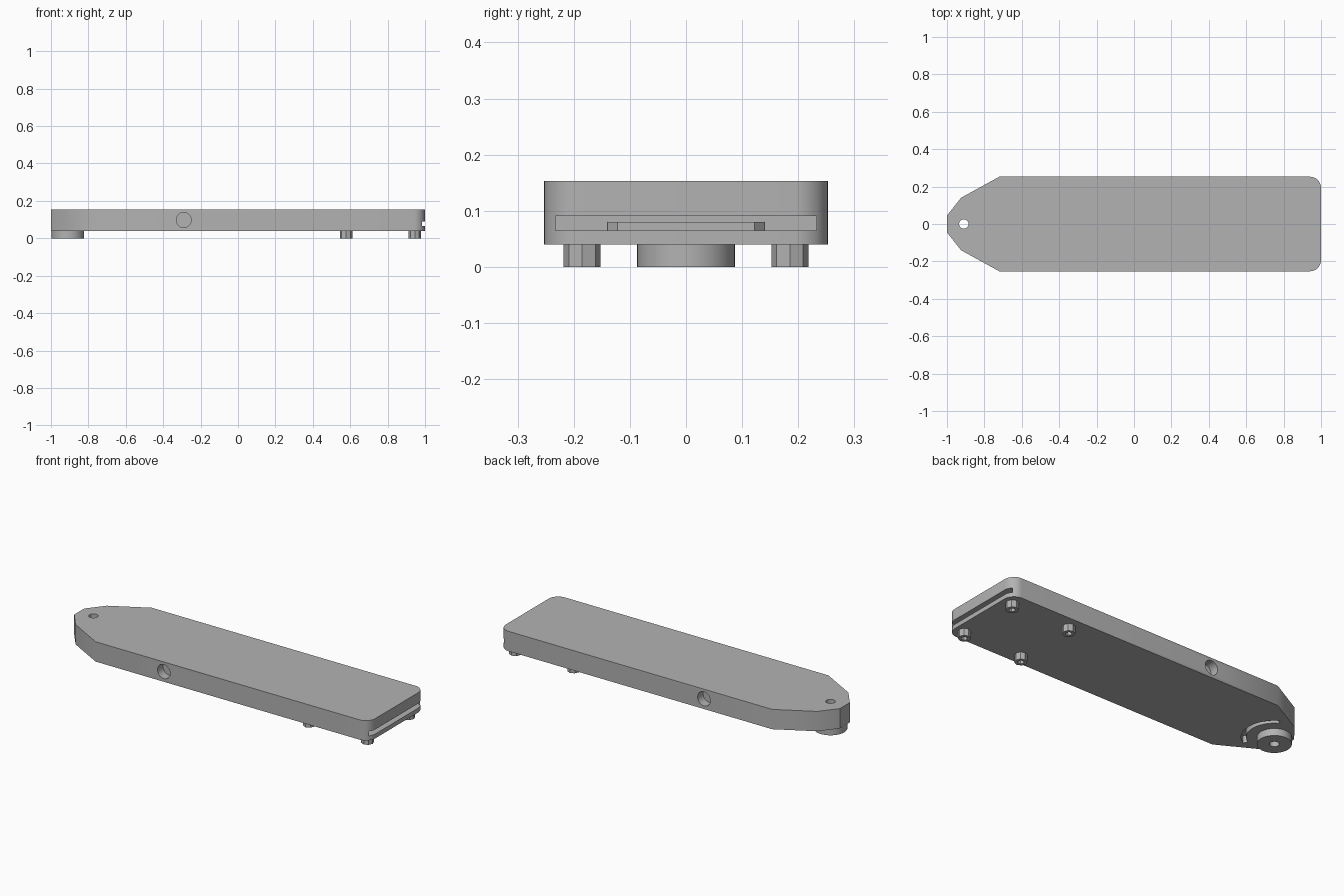
import bpy
import bmesh
import math

old = bpy.data.objects.get("Cube")
if old:
    bpy.data.objects.remove(old, do_unlink=True)

grey = bpy.data.materials.new("mid grey")
grey.use_nodes = True
grey.diffuse_color = (0.45, 0.45, 0.45, 1)
grey.node_tree.nodes["Principled BSDF"].inputs["Base Color"].default_value = (0.45, 0.45, 0.45, 1)


def prism(name, points, z0, z1):
    """Extrude a flat outline from z0 up to z1."""
    bm = bmesh.new()
    face = bm.faces.new([bm.verts.new((x, y, z0)) for x, y in points])
    top = bmesh.ops.extrude_face_region(bm, geom=[face])["geom"]
    bmesh.ops.translate(bm, vec=(0, 0, z1 - z0),
                        verts=[g for g in top if isinstance(g, bmesh.types.BMVert)])
    bmesh.ops.recalc_face_normals(bm, faces=bm.faces)
    mesh = bpy.data.meshes.new(name)
    bm.to_mesh(mesh)
    bm.free()
    mesh.materials.append(grey)
    obj = bpy.data.objects.new(name, mesh)
    bpy.context.collection.objects.link(obj)
    return obj


def arc(cx, cy, r, a0, a1, steps):
    return [(cx + r * math.cos(math.radians(a0 + (a1 - a0) * i / steps)),
             cy + r * math.sin(math.radians(a0 + (a1 - a0) * i / steps)))
            for i in range(steps + 1)]


def circle(cx, cy, r, sides):
    return arc(cx, cy, r, 0, 360, sides)[:-1]


def cut(target, cutter):
    mod = target.modifiers.new("cut", "BOOLEAN")
    mod.operation = "DIFFERENCE"
    mod.solver = "EXACT"
    mod.object = cutter
    bpy.context.view_layer.objects.active = target
    bpy.ops.object.modifier_apply(modifier=mod.name)
    bpy.data.objects.remove(cutter, do_unlink=True)


def smooth(obj):
    bpy.ops.object.select_all(action="DESELECT")
    obj.select_set(True)
    bpy.context.view_layer.objects.active = obj
    bpy.ops.object.shade_smooth_by_angle(angle=math.radians(30))


BOTTOM, TOP = 0.04, 0.153
PIVOT = -0.91

# Body: long plate with a tapered nose and rounded tail corners
half = arc(0.94, 0.193, 0.06, 0, 90, 8) + [(-0.72, 0.253), (-0.925, 0.14), (-1, 0.045)]
body = prism("body", half + [(x, -y) for x, y in reversed(half)], BOTTOM, TOP)

# Pivot hole, tail slot and curved groove under the nose
cut(body, prism("pivot_cutter", circle(PIVOT, 0, 0.025, 24), -0.1, 0.3))
cut(body, prism("slot_cutter", [(0.86, -0.233), (1.1, -0.233), (1.1, 0.233), (0.86, 0.233)],
                0.065, 0.091))
groove = arc(PIVOT, 0, 0.165, -60, 60, 24) + arc(PIVOT, 0, 0.14, 60, -60, 24)
cut(body, prism("groove_cutter", groove, 0, 0.08))

# Blind round holes in both long sides
for side in (-1, 1):
    bore = prism("bore_cutter", circle(0, 0, 0.04, 32), -0.05, 0.05)
    bore.rotation_euler.x = math.pi / 2
    bore.location = (-0.29, side * 0.253, 0.098)
    bpy.context.view_layer.update()
    cut(body, bore)
smooth(body)

# Chamfered block at the back of the slot
smooth(prism("slot_block", [(0.85, -0.14), (0.87, -0.14), (0.89, -0.122),
                            (0.89, 0.122), (0.87, 0.14), (0.85, 0.14)], 0.064, 0.08))

# Pivot disk with its through hole
disk = prism("pivot_disk", circle(PIVOT, 0, 0.087, 48), 0, BOTTOM)
cut(disk, prism("disk_cutter", circle(PIVOT, 0, 0.025, 24), -0.1, 0.3))
smooth(disk)

# Four octagonal feet with sockets
for end, x in (("nose_side", 0.578), ("tail_side", 0.945)):
    for side, y in (("right", -0.185), ("left", 0.185)):
        foot = prism(f"{end}_{side}_foot", circle(x, y, 0.033, 8), 0, BOTTOM)
        cut(foot, prism("socket_cutter", circle(x, y, 0.017, 6), -0.1, 0.03))
        smooth(foot)
